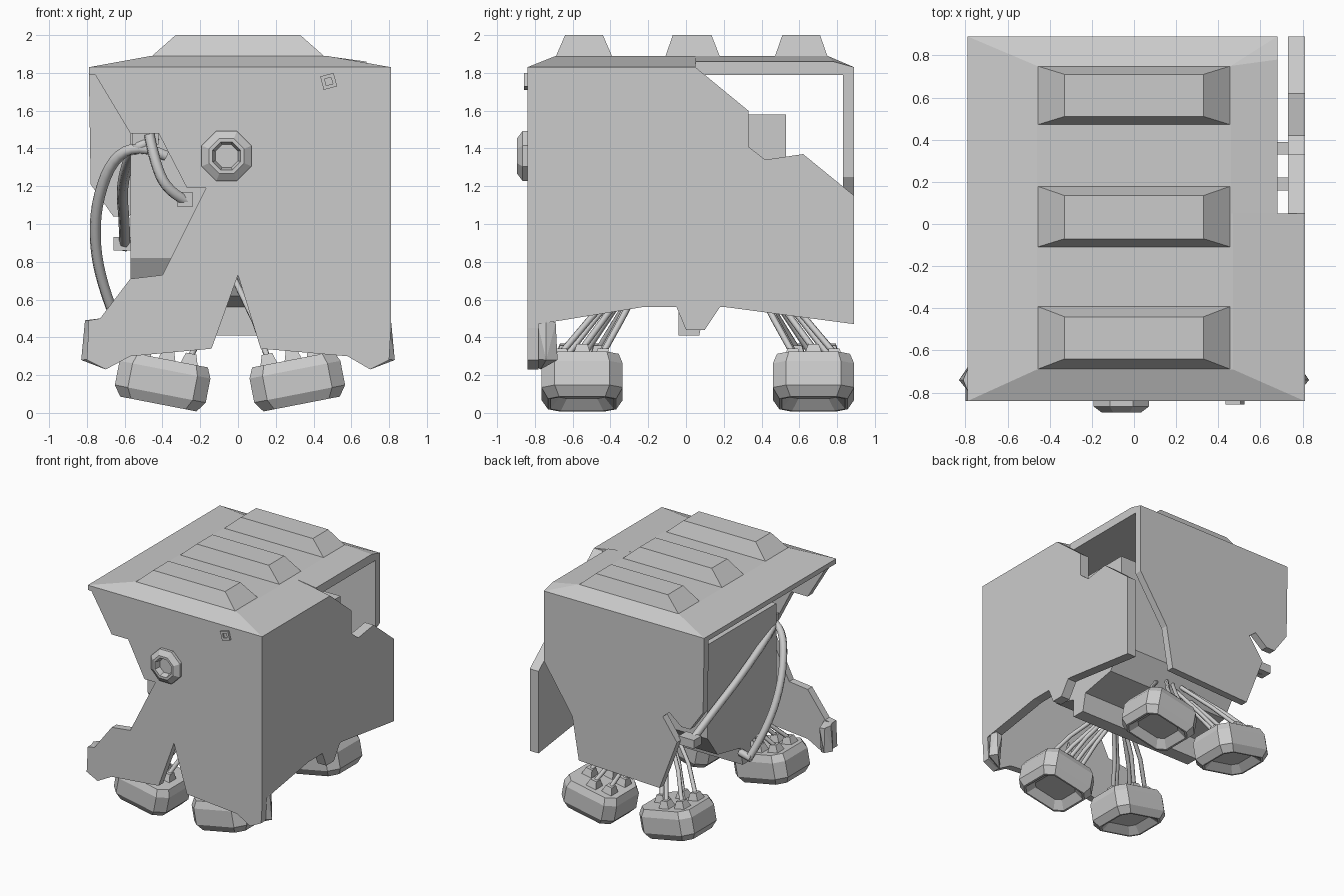
import bpy, bmesh, math
from mathutils import Vector, Matrix

if "Cube" in bpy.data.objects:
    bpy.data.objects.remove(bpy.data.objects["Cube"])

grey = bpy.data.materials.new("plain_grey")
grey.diffuse_color = (0.6, 0.6, 0.6, 1)
grey.use_nodes = True
grey.node_tree.nodes["Principled BSDF"].inputs["Base Color"].default_value = grey.diffuse_color


def finish(name, bm, smooth=False):
    bmesh.ops.recalc_face_normals(bm, faces=bm.faces[:])
    me = bpy.data.meshes.new(name)
    bm.to_mesh(me)
    bm.free()
    me.materials.append(grey)
    for p in me.polygons:
        p.use_smooth = smooth
    ob = bpy.data.objects.new(name, me)
    bpy.context.collection.objects.link(ob)
    return ob


def prism(name, outline, axis, a, b):
    """Extrude a 2D outline along an axis: 'x' takes (y, z), 'y' takes (x, z), 'z' takes (x, y)."""
    put = {"x": lambda p, d: (d, *p), "y": lambda p, d: (p[0], d, p[1]), "z": lambda p, d: (*p, d)}[axis]
    bm = bmesh.new()
    face = bm.faces.new([bm.verts.new(put(p, a)) for p in outline])
    ext = bmesh.ops.extrude_face_region(bm, geom=[face])["geom"]
    move = Vector(put((0, 0), b - a))
    bmesh.ops.translate(bm, verts=[v for v in ext if isinstance(v, bmesh.types.BMVert)], vec=move)
    return finish(name, bm)


def loft(name, rings, matrix=Matrix()):
    """Skin a list of equal-length vertex rings and cap both ends."""
    bm = bmesh.new()
    rows = [[bm.verts.new(matrix @ Vector(p)) for p in r] for r in rings]
    n = len(rows[0])
    for r, s in zip(rows, rows[1:]):
        for i in range(n):
            bm.faces.new((r[i], r[(i + 1) % n], s[(i + 1) % n], s[i]))
    bm.faces.new(rows[0])
    bm.faces.new(rows[-1])
    return finish(name, bm)


def rect(x0, x1, y0, y1, z):
    return [(x0, y0, z), (x1, y0, z), (x1, y1, z), (x0, y1, z)]


def box(name, x0, x1, y0, y1, z0, z1):
    return loft(name, [rect(x0, x1, y0, y1, z0), rect(x0, x1, y0, y1, z1)])


def hull(name, pts):
    bm = bmesh.new()
    for p in pts:
        bm.verts.new(p)
    bmesh.ops.convex_hull(bm, input=bm.verts[:])
    return finish(name, bm)


def tube(name, pts, radius, smooth_path=False):
    """Six-sided tube along a path."""
    cu = bpy.data.curves.new(name, "CURVE")
    cu.dimensions = "3D"
    cu.bevel_depth, cu.bevel_resolution, cu.use_fill_caps = radius, 1, True
    cu.resolution_u = 4
    sp = cu.splines.new("NURBS" if smooth_path else "POLY")
    sp.points.add(len(pts) - 1)
    for q, p in zip(sp.points, pts):
        q.co = (*p, 1)
    if smooth_path:
        sp.use_endpoint_u, sp.order_u = True, 3
    cu.materials.append(grey)
    ob = bpy.data.objects.new(name, cu)
    bpy.context.collection.objects.link(ob)


# Front wall with the broken left side and the notch between the legs
prism("front_wall", [(-.78, 1.83), (.81, 1.83), (.81, .45), (.80, .28), (.70, .23), (.58, .30),
                     (.12, .34), (0, .73), (-.14, .34), (-.57, .30), (-.70, .23), (-.80, .28),
                     (-.79, .49), (-.73, .50), (-.57, .71), (-.40, .73), (-.17, 1.19),
                     (-.27, 1.19), (-.42, 1.48), (-.57, 1.48)], "y", -.84, -.78)

# Right wall with the broken upper rear corner
prism("right_wall", [(-.84, 1.83), (.05, 1.83), (.33, 1.60), (.33, 1.41), (.42, 1.34), (.62, 1.37),
                     (.89, 1.15), (.89, .47), (.21, .56), (.18, .56), (.10, .44), (0, .44),
                     (-.05, .56), (-.23, .56), (-.78, .47), (-.84, .47)], "x", .73, .81)

# Back wall, narrowing to the bottom, chipped on the left
prism("back_wall", [(.68, 1.83), (.68, 1.25), (.42, .86), (.36, .51), (-.38, .48), (-.54, .90),
                    (-.41, 1.08), (-.47, 1.13), (-.58, 1.04), (-.66, 1.04), (-.78, 1.21),
                    (-.79, 1.83)], "y", .83, .89)

# Flared lower corners of the front wall
for s, side in ((-1, "left"), (1, "right")):
    hull(side + "_foot_guard", [(s * x, y, z) for x, y, z in (
        (.73, -.84, .50), (.72, -.84, .29), (.79, -.79, .49), (.81, -.74, .49), (.83, -.74, .28),
        (.70, -.77, .23), (.74, -.69, .47), (.79, -.68, .28), (.79, -.69, .48), (.72, -.78, .49))])

# Roof: main slab, rear right part left open
loft("roof", [rect(-.79, .68, -.84, .89, 1.79), rect(-.79, .68, -.84, .89, 1.83),
              rect(-.46, .46, -.69, .75, 1.89)])
hull("roof_right_edge", rect(.68, .81, -.84, .05, 1.79) + rect(.68, .81, -.84, .05, 1.83)
     + rect(.46, .47, -.69, .05, 1.89))
hull("roof_rear_slope", rect(.46, .68, .05, .89, 1.79) + [(.68, .05, 1.86), (.46, .05, 1.89),
     (.46, .75, 1.89), (.68, .78, 1.86), (.68, .89, 1.83), (.46, .89, 1.83)])

# Roof ribs
for i, (y0, y1, t0, t1) in enumerate(((-.69, -.39, -.64, -.44), (-.11, .18, -.07, .135),
                                      (.47, .75, .51, .71))):
    loft("roof_rib_%d" % (i + 1), [rect(-.46, .46, y0, y1, 1.885), rect(-.33, .33, t0, t1, 2.0)])

# Inner body hanging inside the shell
prism("inner_body", [(-.37, 1.58), (-.37, .82), (-.25, .62), (-.04, .56), (-.04, .41), (.07, .41),
                     (.10, .56), (.40, .62), (.53, .80), (.53, 1.58)], "x", -.57, .57)
box("front_bracket", .55, .75, .16, .22, 1.15, 1.25)
box("rear_bracket", .55, .75, .33, .39, 1.15, 1.25)

# Octagonal front lens, with a sunken middle
def octagon(r, y, n=8):
    return [(-.06 + r * math.cos(math.tau * (k + .5) / n), y,
             1.36 + r * math.sin(math.tau * (k + .5) / n)) for k in range(n)]
loft("front_lens", [octagon(.143, -.83), octagon(.143, -.865), octagon(.10, -.895),
                    octagon(.08, -.895), octagon(.065, -.85)])

# Small tilted square stud
def diamond(r, y):
    return [(.48 + r * math.cos(math.radians(60 + 90 * k)), y,
             1.755 + r * math.sin(math.radians(60 + 90 * k))) for k in range(4)]
loft("square_stud", [diamond(.052, -.83), diamond(.052, -.857), diamond(.025, -.857), diamond(.025, -.845)])


# Four tilted hooves, each with stubs and leg tubes
def hoof_ring(k, z, hx=.245, hy=.215, c=.07):
    pts = [(hx, hy - c), (hx - c, hy), (c - hx, hy), (-hx, hy - c),
           (-hx, c - hy), (c - hx, -hy), (hx - c, -hy), (hx, c - hy)]
    return [(x * k, y * k, z) for x, y in pts]

for cy, end in ((-.55, "front"), (.675, "rear")):
    inward = 1 if cy < 0 else -1
    for cx, side in ((-.40, "left"), (.315, "right")):
        s = 1 if cx > 0 else -1
        m = Matrix.Translation((cx, cy, .16)) @ Matrix.Rotation(-s * math.radians(11), 4, "Y")
        name = end + "_" + side
        loft(name + "_hoof", [hoof_ring(.55, -.06), hoof_ring(.78, -.115), hoof_ring(.84, -.115),
                              hoof_ring(1, -.06), hoof_ring(1, .07), hoof_ring(.9, .125)], m)
        top = Vector((s * .07 - .02, cy + inward * .27, .70))
        for i, (u, v) in enumerate(((-.13, -.09), (-.13, .09), (0, .11), (0, -.11), (.12, 0))):
            loft("%s_stub_%d" % (name, i + 1),
                 [rect(u - .05, u + .05, v - .05, v + .05, .11),
                  rect(u - .028, u + .028, v - .028, v + .028, .18)], m)
            a = m @ Vector((u, v, .16))
            e = top + Vector((u * .5, v * .4, 0))
            mid = a.lerp(e, .4) + Vector((0, inward * .02, .03))
            tube("%s_leg_%d" % (name, i + 1), [a, mid, e], .017)

# Loose cables on the open left side
tube("long_cable", [(-.44, -.36, 1.45), (-.50, -.42, 1.42), (-.56, -.38, 1.40), (-.62, .15, 1.2),
                    (-.60, .55, 1.0), (-.60, .80, .88)], .03, True)
tube("loop_cable", [(-.38, -.40, 1.36), (-.50, -.42, 1.42), (-.66, -.34, 1.36), (-.75, -.2, 1.12),
                    (-.76, -.08, .88), (-.71, .03, .65), (-.65, .10, .50)], .03, True)
tube("short_cable", [(-.47, -.42, 1.47), (-.44, -.46, 1.32), (-.37, -.45, 1.17), (-.27, -.40, 1.12)], .03, True)
box("cable_socket", -.32, -.24, -.43, -.36, 1.09, 1.17)
box("cable_clamp", -.56, -.42, -.42, -.36, 1.42, 1.48)
box("rear_cable_clip", -.66, -.52, .74, .84, .86, .93)
tube("side_strut", [(-.56, .09, .52), (-.67, .10, .50)], .03)
